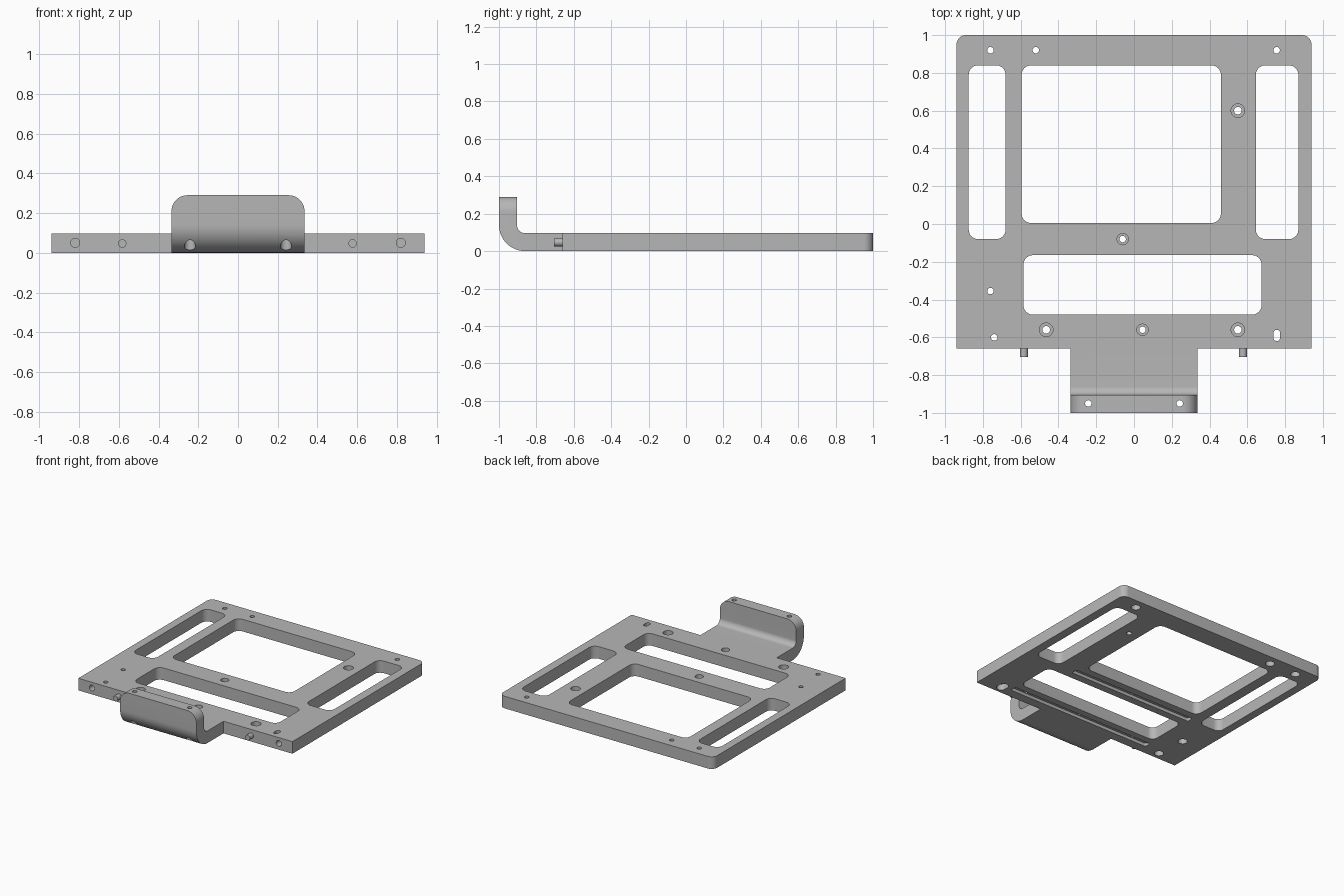
import bpy
import bmesh
from math import pi, cos, sin
from mathutils import Matrix

if "Cube" in bpy.data.objects:
    bpy.data.objects.remove(bpy.data.objects["Cube"])

T = 0.096       # sheet thickness
HOLE = 0.017    # small hole radius

metal = bpy.data.materials.new("grey_metal")
metal.use_nodes = True
grey = (0.47, 0.47, 0.47, 1)
metal.diffuse_color = grey
metal.node_tree.nodes["Principled BSDF"].inputs["Base Color"].default_value = grey

ALONG_Z = Matrix.Identity(4)
ALONG_Y = Matrix.Rotation(pi / 2, 4, 'X')                          # (x, z) outline, height runs to -y
ALONG_X = Matrix(((0, 0, 1, 0), (1, 0, 0, 0), (0, 1, 0, 0), (0, 0, 0, 1)))  # (y, z) outline


def arc(cx, cy, r, start, end, steps=10):
    return [(cx + r * cos(start + (end - start) * i / steps),
             cy + r * sin(start + (end - start) * i / steps)) for i in range(steps + 1)]


def rounded(x0, x1, y0, y1, r, square_front=False):
    """Rectangle outline with rounded corners."""
    front = [(x0, y0), (x1, y0)] if square_front else (
        arc(x0 + r, y0 + r, r, pi, 1.5 * pi) + arc(x1 - r, y0 + r, r, 1.5 * pi, 2 * pi))
    return front + arc(x1 - r, y1 - r, r, 0, pi / 2) + arc(x0 + r, y1 - r, r, pi / 2, pi)


def prism(name, outline, low, high, frame=ALONG_Z):
    bm = bmesh.new()
    face = bm.faces.new([bm.verts.new((a, b, low)) for a, b in outline])
    top = bmesh.ops.extrude_face_region(bm, geom=[face])["geom"]
    bmesh.ops.translate(bm, vec=(0, 0, high - low),
                        verts=[v for v in top if isinstance(v, bmesh.types.BMVert)])
    bmesh.ops.remove_doubles(bm, verts=bm.verts, dist=1e-5)
    bmesh.ops.transform(bm, matrix=frame, verts=bm.verts)
    bmesh.ops.recalc_face_normals(bm, faces=bm.faces)
    mesh = bpy.data.meshes.new(name)
    bm.to_mesh(mesh)
    bm.free()
    mesh.materials.append(metal)
    obj = bpy.data.objects.new(name, mesh)
    bpy.context.collection.objects.link(obj)
    return obj


def round_bar(name, x, y, r, low, high, frame=ALONG_Z):
    circle = arc(x, y, r, 0, 2 * pi, 32)[:-1]
    return prism(name, circle, low, high, frame)


def combine(target, other, operation='DIFFERENCE'):
    """Apply a boolean, then drop the helper."""
    other.hide_render = True
    mod = target.modifiers.new("combine", 'BOOLEAN')
    mod.operation, mod.object, mod.solver = operation, other, 'EXACT'
    bpy.context.view_layer.objects.active = target
    bpy.ops.object.modifier_apply(modifier=mod.name)
    bpy.data.objects.remove(other)


# Main plate
plate = prism("mounting_plate", rounded(-0.94, 0.94, -0.66, 1, 0.05, True), 0, T)

# Bent front tab with rounded upper corners
bend_y, bend_z, outer = -0.86, 0.14, 0.14
profile = ([(-0.62, T), (-0.62, 0)]
           + arc(bend_y, bend_z, outer, 1.5 * pi, pi, 16)
           + [(-1, 0.29), (-1 + T, 0.29)]
           + arc(bend_y, bend_z, outer - T, pi, 1.5 * pi, 16))
tab = prism("front_tab", profile, -0.335, 0.335, ALONG_X)
combine(tab, prism("tab_corners", rounded(-0.335, 0.335, -0.2, 0.29, 0.08, True),
                   0.5, 1.2, ALONG_Y), 'INTERSECT')
combine(plate, tab, 'UNION')

# Windows
for x0, x1, y0, y1 in ((-0.875, -0.68, -0.08, 0.84), (0.645, 0.87, -0.08, 0.84),
                       (-0.595, 0.46, 0.005, 0.84), (-0.585, 0.675, -0.48, -0.165)):
    combine(plate, prism("window", rounded(x0, x1, y0, y1, 0.05), -1, 1))

# Screw holes recessed from above
for x, y, r in ((0.55, 0.6, 0.036), (-0.465, -0.56, 0.036), (0.55, -0.56, 0.036),
                (-0.06, -0.08, 0.03), (0.045, -0.56, 0.03)):
    combine(plate, round_bar("recess", x, y, r, T / 2, 1))
    combine(plate, round_bar("hole", x, y, 0.02 if r > 0.03 else HOLE, -1, 1))

# Screw holes recessed from below
for x, y in ((-0.76, 0.92), (-0.52, 0.92), (0.755, 0.92), (-0.76, -0.355), (-0.74, -0.6)):
    combine(plate, round_bar("recess", x, y, 0.034, -1, T / 2))
    combine(plate, round_bar("hole", x, y, HOLE, -1, 1))

# Adjustment slot
for grow, high in ((0.018, T / 2), (0, 1)):
    combine(plate, prism("slot", rounded(0.739 - grow, 0.773 + grow, -0.62 - grow, -0.56 + grow,
                                         HOLE + grow - 0.0005), -1, high))

# Grooves in the underside
for x0, x1, y in ((-0.6, 0.68, -0.56), (-0.6, 0.5, -0.08)):
    combine(plate, prism("groove", rounded(x0, x1, y - 0.025, y + 0.025, 0.01), -1, 0.025))

# Tab holes and front edge holes
for side in (-1, 1):
    combine(plate, round_bar("tab_recess", side * 0.242, -0.95, 0.028, -1, 0.12))
    combine(plate, round_bar("tab_hole", side * 0.242, -0.95, HOLE, -1, 1))
    combine(plate, round_bar("edge_hole", side * 0.82, 0.05, 0.023, 0.56, 0.8, ALONG_Y))

# Locating pins on the front edge
pins = [round_bar(name, x, 0.047, 0.021, 0.64, 0.705, ALONG_Y)
        for name, x in (("right_pin", -0.583), ("left_pin", 0.577))]

for obj in [plate] + pins:
    bpy.ops.object.select_all(action='DESELECT')
    obj.select_set(True)
    bpy.context.view_layer.objects.active = obj
    bpy.ops.object.shade_smooth_by_angle(angle=pi / 6)
